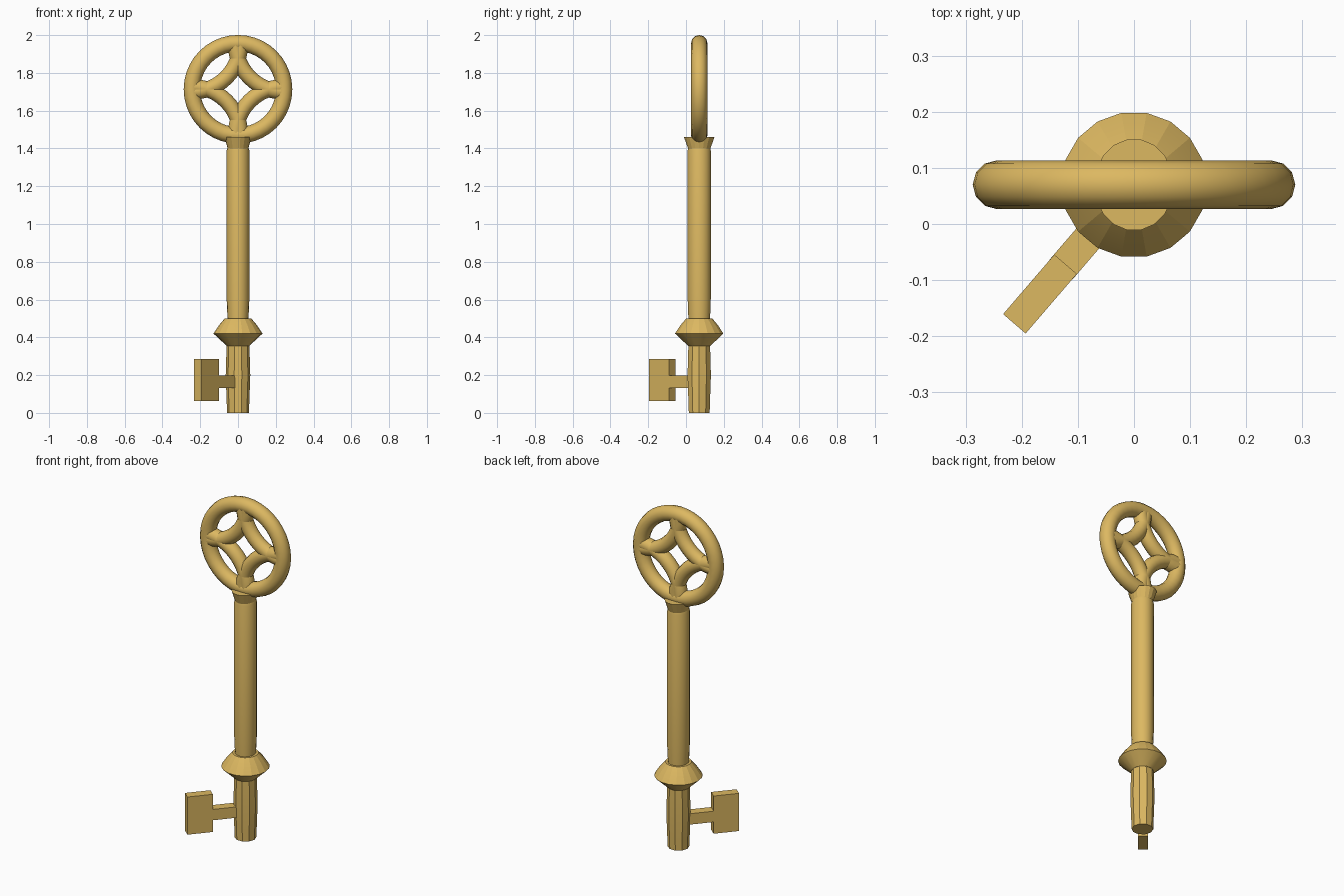
import bpy, bmesh, math
from mathutils import Vector

if "Cube" in bpy.data.objects:
    bpy.data.objects.remove(bpy.data.objects["Cube"])

CY = 0.07      # depth of the key's axis
RING_Z = 1.713 # centre of the bow

brass = bpy.data.materials.new("brass")
brass.diffuse_color = (0.72, 0.48, 0.12, 1)
brass.use_nodes = True
brass.node_tree.nodes["Principled BSDF"].inputs["Base Color"].default_value = brass.diffuse_color


def finish(name, bm, angle=30):
    bmesh.ops.recalc_face_normals(bm, faces=bm.faces[:])
    mesh = bpy.data.meshes.new(name)
    bm.to_mesh(mesh)
    bm.free()
    mesh.materials.append(brass)
    ob = bpy.data.objects.new(name, mesh)
    bpy.context.collection.objects.link(ob)
    bpy.ops.object.select_all(action='DESELECT')
    ob.select_set(True)
    bpy.context.view_layer.objects.active = ob
    if angle:
        bpy.ops.object.shade_smooth_by_angle(angle=math.radians(angle))
    return ob


def skin(bm, loops, closed=False):
    """Bridge vertex loops into a tube, capped unless closed."""
    rows = [[bm.verts.new(p) for p in loop] for loop in loops]
    n = len(rows[0])
    pairs = list(zip(rows, rows[1:])) + ([(rows[-1], rows[0])] if closed else [])
    for a, b in pairs:
        for i in range(n):
            j = (i + 1) % n
            bm.faces.new((a[i], a[j], b[j], b[i]))
    if not closed:
        bm.faces.new(rows[0])
        bm.faces.new(rows[-1])


def turned(name, profile, sides, angle=25):
    """Upright turned part from (z, x radius, y radius) rows."""
    bm = bmesh.new()
    skin(bm, [[(rx * math.cos(2 * math.pi * i / sides),
                CY + ry * math.sin(2 * math.pi * i / sides), z)
               for i in range(sides)] for z, rx, ry in profile])
    return finish(name, bm, angle)


def arc_tube(name, cx, cz, radius, tube, start, sweep, steps, sides=12):
    """Round tube bent along an arc in the bow's plane."""
    full = abs(sweep - 360) < 1e-6
    bm = bmesh.new()
    loops = []
    for k in range(steps if full else steps + 1):
        a = math.radians(start + sweep * k / steps)
        loop = []
        for i in range(sides):
            t = 2 * math.pi * i / sides
            r = radius + tube * math.cos(t)
            loop.append((cx + r * math.cos(a), CY + tube * math.sin(t), cz + r * math.sin(a)))
        loops.append(loop)
    skin(bm, loops, full)
    return finish(name, bm, 50)


# Shaft, collar and flared socket under the bow
turned("lower_stem", [(0, 0.058, 0.058), (0.06, 0.06, 0.06), (0.2, 0.065, 0.065),
                      (0.37, 0.06, 0.06)], 10)
turned("collar", [(0.355, 0.06, 0.06), (0.42, 0.13, 0.13), (0.465, 0.1, 0.1),
                  (0.5, 0.07, 0.07)], 18, 15)
turned("shaft", [(0.49, 0.055, 0.058), (0.6, 0.06, 0.062), (1.39, 0.06, 0.062),
                 (1.41, 0.053, 0.057)], 18)
turned("socket", [(1.40, 0.055, 0.06), (1.46, 0.071, 0.082)], 18, 15)

# Bow: outer ring with four inward-curving arcs
arc_tube("bow_ring", 0, RING_Z, 0.244, 0.0435, 0, 360, 40)
for n, (sx, sz) in enumerate([(1, 1), (-1, 1), (-1, -1), (1, -1)]):
    arc_tube(f"bow_arc_{n + 1}", 0.246 * sx, RING_Z + 0.246 * sz, 0.26, 0.041,
             180 + 90 * n, 90, 12)

# Bit: neck and blade pointing out diagonally
out = Vector((-0.652, -0.758, 0))
side = Vector((0.758, -0.652, 0))


def bit_box(name, d0, d1, width, z0, z1):
    bm = bmesh.new()
    base = Vector((0, CY, 0))
    skin(bm, [[base + out * d + side * s * width / 2 + Vector((0, 0, z))
               for s, z in ((-1, z0), (1, z0), (1, z1), (-1, z1))] for d in (d0, d1)])
    finish(name, bm, 0)


bit_box("bit_neck", 0.03, 0.2, 0.054, 0.133, 0.197)
bit_box("bit_blade", 0.187, 0.327, 0.053, 0.064, 0.286)
